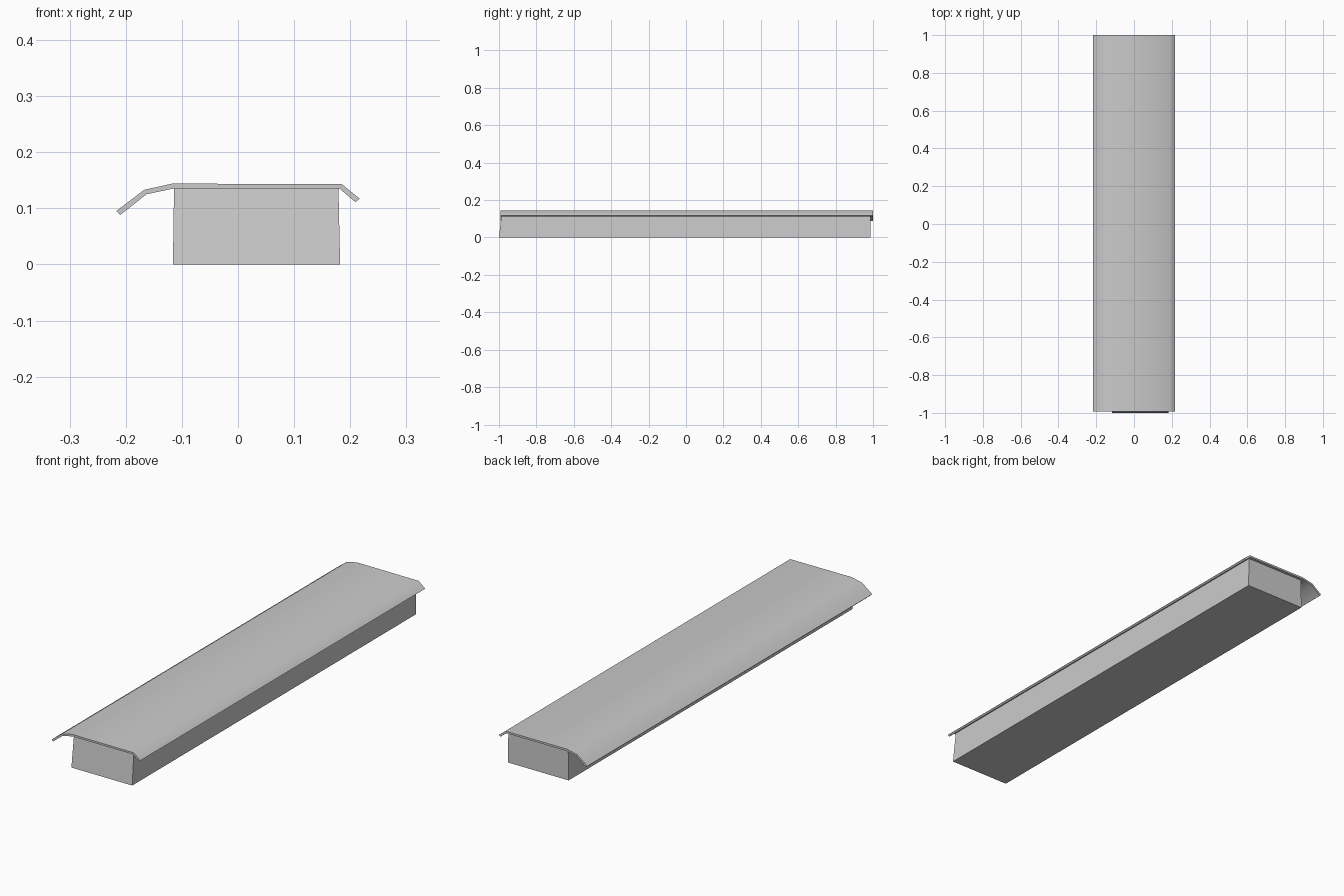
import bpy
import bmesh
import math

cube = bpy.data.objects.get("Cube")
if cube:
    bpy.data.objects.remove(cube, do_unlink=True)

grey = bpy.data.materials.new("light_grey")
grey.use_nodes = True
COLOUR = (0.6, 0.6, 0.6, 1)
grey.diffuse_color = COLOUR
grey.node_tree.nodes["Principled BSDF"].inputs["Base Color"].default_value = COLOUR


def extrude_profile(name, profile, y_front, y_back):
    """Closed x-z outline extended along y."""
    bm = bmesh.new()
    face = bm.faces.new([bm.verts.new((x, y_front, z)) for x, z in profile])
    result = bmesh.ops.extrude_face_region(bm, geom=[face])
    for item in result["geom"]:
        if isinstance(item, bmesh.types.BMVert):
            item.co.y = y_back
    bmesh.ops.recalc_face_normals(bm, faces=bm.faces)
    mesh = bpy.data.meshes.new(name)
    bm.to_mesh(mesh)
    bm.free()
    mesh.materials.append(grey)
    obj = bpy.data.objects.new(name, mesh)
    bpy.context.collection.objects.link(obj)
    return obj


# Long base block, front end leaning back slightly
base = extrude_profile(
    "base_block",
    [(-0.116, 0), (0.182, 0), (0.179, 0.136), (-0.114, 0.136)],
    -1, 0.987)
for v in base.data.vertices:
    if v.co.y < 0 and v.co.z > 0.1:
        v.co.y = -0.985

# Thin roof sheet with a long two-step eave and a short eave
top_edge = [(-0.217, 0.095), (-0.167, 0.133), (-0.117, 0.144),
            (0.185, 0.143), (0.217, 0.117)]
under_edge = [(0.209, 0.111), (0.181, 0.135), (-0.116, 0.135),
              (-0.163, 0.125), (-0.21, 0.088)]
roof = extrude_profile("roof_sheet", top_edge + under_edge, -0.993, 1)

# Soft bends across the sheet, crisp rims
bpy.ops.object.select_all(action='DESELECT')
roof.select_set(True)
bpy.context.view_layer.objects.active = roof
bpy.ops.object.shade_smooth_by_angle(angle=math.radians(50))
